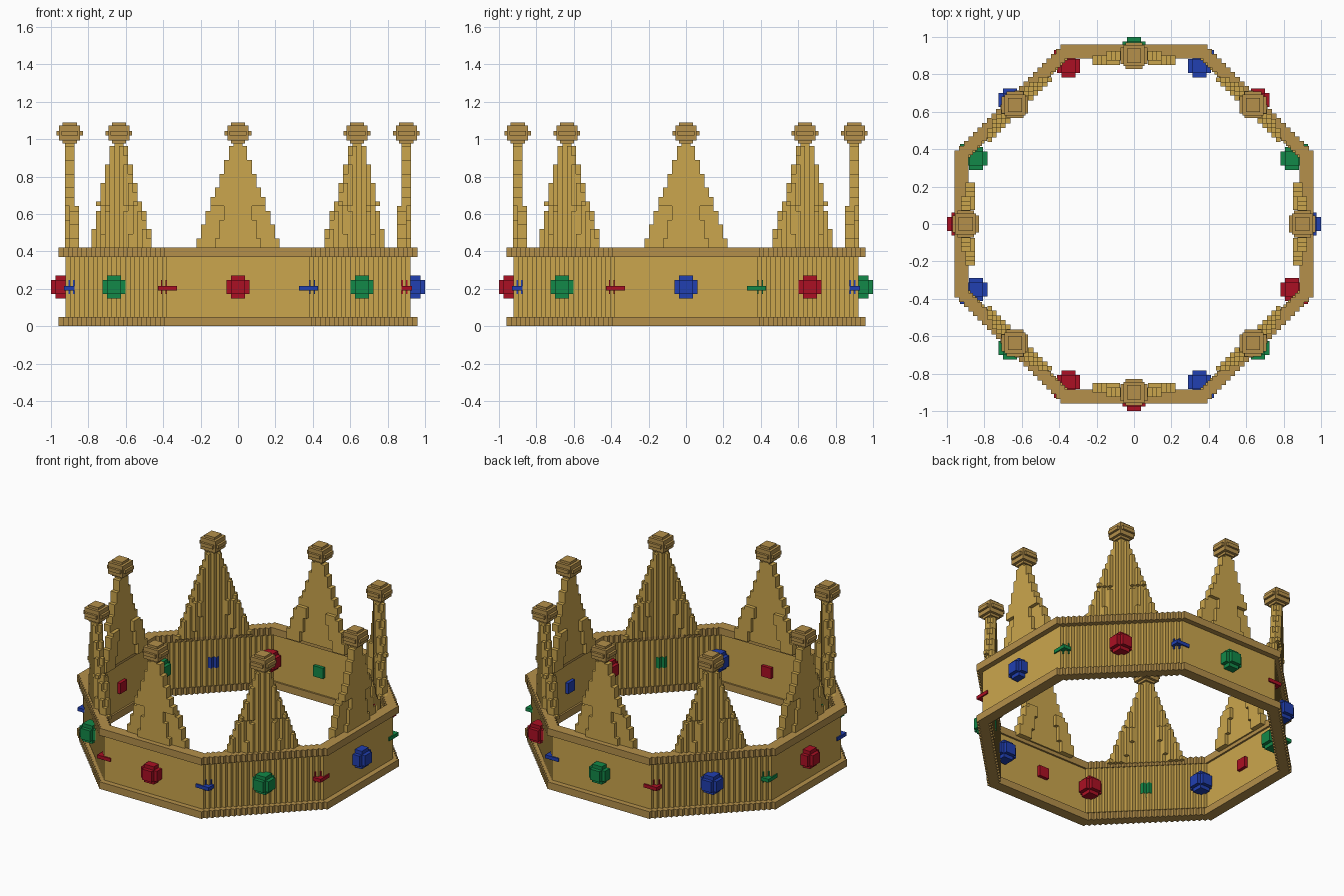
import bpy, bmesh, math
from itertools import product
from mathutils import Vector, Matrix

if "Cube" in bpy.data.objects:
    bpy.data.objects.remove(bpy.data.objects["Cube"])

V = 2 / 81  # block size


def material(name, rgb):
    m = bpy.data.materials.new(name)
    m.use_nodes = True
    m.diffuse_color = (*rgb, 1)
    m.node_tree.nodes["Principled BSDF"].inputs["Base Color"].default_value = (*rgb, 1)
    return m


gold = material("gold", (0.60, 0.38, 0.075))
bronze = material("dark_gold", (0.46, 0.28, 0.07))
red = material("ruby_red", (0.41, 0.005, 0.017))
blue = material("sapphire_blue", (0.015, 0.05, 0.44))
green = material("emerald_green", (0.006, 0.25, 0.065))


def finish(name, bm, mat, loc):
    bmesh.ops.recalc_face_normals(bm, faces=bm.faces)
    me = bpy.data.meshes.new(name)
    bm.to_mesh(me)
    bm.free()
    me.materials.append(mat)
    ob = bpy.data.objects.new(name, me)
    ob.location = loc
    bpy.context.collection.objects.link(ob)
    return ob


def blocks(name, mat, loc, ranges, pitch, shift, inside):
    """Outer skin of all grid cells whose centre passes the inside test."""
    def centre(c):
        return Vector([(c[k] + shift[k]) * pitch[k] for k in range(3)])
    cells = {c for c in product(*ranges) if inside(centre(c))}
    bm = bmesh.new()
    verts = {}

    def vert(key):
        if key not in verts:
            corner = [key[k] - 0.5 for k in range(3)]
            verts[key] = bm.verts.new(centre(corner))
        return verts[key]

    for c in cells:
        for axis, side in product(range(3), (0, 1)):
            near = list(c)
            near[axis] += 2 * side - 1
            if tuple(near) in cells:
                continue
            loop = []
            for a, b in ((0, 0), (1, 0), (1, 1), (0, 1)):
                key = list(c)
                key[axis] += side
                key[(axis + 1) % 3] += a
                key[(axis + 2) % 3] += b
                loop.append(vert(tuple(key)))
            bm.faces.new(loop if side else loop[::-1])
    return finish(name, bm, mat, loc)


def boxes(name, mat, loc, halves):
    """Overlapping boxes, each given by its half sizes."""
    bm = bmesh.new()
    for h in halves:
        bmesh.ops.create_cube(bm, size=2, matrix=Matrix.Diagonal((*h, 1)))
    return finish(name, bm, mat, loc)


# Octagonal rings: two rims and the band between them
def ring(name, mat, pitch, shift, inner, outer, z0, z1):
    def inside(p):
        x, y = abs(p.x), abs(p.y)
        d = max(x, y, (x + y) / math.sqrt(2) + pitch / 2)
        return inner < d < outer
    span = range(-41, 42)
    blocks(name, mat, (0, 0, z0), (span, span, range(1)),
           (pitch, pitch, z1 - z0), (shift, shift, 0.5), inside)


ring("lower_rim", bronze, 0.0246, 0.5, 0.886, 0.96, 0, 2 * V)
ring("upper_rim", bronze, 0.0246, 0.5, 0.886, 0.96, 15 * V, 17 * V)
ring("band", gold, 0.0246, 0, 0.898, 0.9225, 2 * V, 15 * V)


# Stepped spires with a ball finial, one on each side of the octagon
def spire(index, angle):
    normal = Vector((math.cos(angle), math.sin(angle), 0))
    tangent = Vector((-normal.y, normal.x, 0))

    def inside(p):
        u, n = abs(p.dot(tangent)), p.dot(normal)
        rise = p.z - 17 * V
        if rise < 0.22 and u > 0.13 - 0.32 * rise:
            n += V  # the lower flanks step inward
        return u < max(0.23 - 0.36 * rise, 0.02) and abs(n) < 0.026

    span = range(-12, 12)
    blocks(f"spire_{index}", gold, normal * 0.9, (span, span, range(16, 40)),
           (V, V, V), (0.5, 0.5, 0.5), inside)
    boxes(f"finial_{index}", bronze, normal * 0.9 + Vector((0, 0, 1.033)),
          [(0.071, 0.045, 0.012), (0.045, 0.071, 0.012),
           (0.056, 0.056, 0.04), (0.038, 0.038, 0.056)])


for i in range(8):
    spire(i + 1, i * math.pi / 4)


# Round blocky jewels on the sides, and at the inside corners
def jewel(name, mat, loc):
    span = range(-2, 3)
    blocks(name, mat, loc, (span,) * 3, (V, V, V), (0, 0, 0),
           lambda p: p.length_squared < 6.5 * V * V)


for i in range(16):
    a = math.radians(-90 + 22.5 * i)
    mat = (red, blue, green)[i % 3]
    r = 0.9375 if i % 2 == 0 else 0.915
    x, y = r * math.cos(a), r * math.sin(a)
    jewel(f"jewel_{i + 1}", mat, (x, y, 8.5 * V))
    if i % 2:
        # thin edge of the corner jewel showing through the band
        wide_x = abs(y) > abs(x)
        sx, sy = math.copysign(1, x), math.copysign(1, y)
        loc = (sx * 0.377, sy * 0.902) if wide_x else (sx * 0.902, sy * 0.377)
        half = (0.05, 0.029, 0.012) if wide_x else (0.029, 0.05, 0.012)
        boxes(f"jewel_edge_{i + 1}", mat, (*loc, 0.203), [half])
